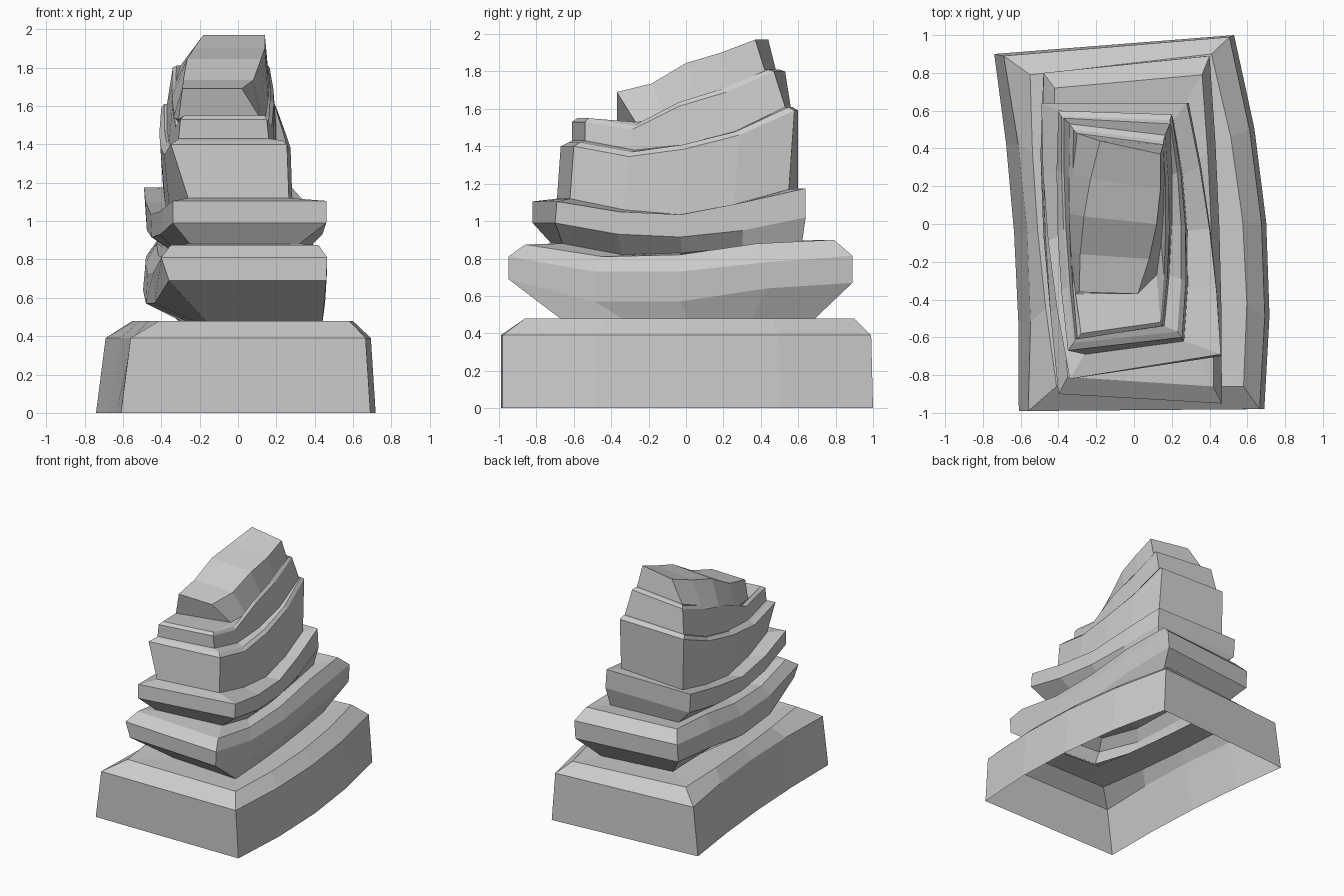
import bpy


def ring(fl, fr, br, bl, bow_l, bow_r, zs):
    """Slanted four-corner outline with five stations along each bowed long side."""
    left, right = [], []
    for i, z in enumerate(zs):
        t = i / 4
        b = 4 * t * (1 - t)
        left.append((fl[0] + (bl[0] - fl[0]) * t + bow_l * b, fl[1] + (bl[1] - fl[1]) * t, z))
        right.append((fr[0] + (br[0] - fr[0]) * t + bow_r * b, fr[1] + (br[1] - fr[1]) * t, z))
    return right + left[::-1]


def stratum(name, rings, cap=False):
    """Loft rings bottom to top; returns the last ring so the next layer can continue."""
    verts = [p for r in rings for p in r]
    n = 10
    faces = [(k * n + i, k * n + (i + 1) % n, (k + 1) * n + (i + 1) % n, (k + 1) * n + i)
             for k in range(len(rings) - 1) for i in range(n)]
    if cap:
        o = (len(rings) - 1) * n
        faces += [(o + i, o + i + 1, o + 8 - i, o + 9 - i) for i in range(4)]
    me = bpy.data.meshes.new(name)
    me.from_pydata(verts, [], faces)
    me.update()
    ob = bpy.data.objects.new(name, me)
    bpy.context.collection.objects.link(ob)
    return rings[-1]


# Wide open-bottomed base with chamfered rim, shelf running in to the first neck
top = stratum("base_block", [
    ring((-.61, -.99), (.69, -.98), (.53, 1), (-.74, .9), .04, .09, [0] * 5),
    ring((-.56, -.99), (.665, -.98), (.505, .99), (-.69, .89), .06, .09, [.39] * 5),
    ring((-.41, -.86), (.58, -.86), (.41, .9), (-.55, .79), -.03, .08, [.48] * 5),
    ring((-.16, -.62), (.44, -.66), (.30, .68), (-.30, .6), -.02, .02, [.47] * 5),
])

# Lower overhanging ledge
top = stratum("lower_ledge", [
    top,
    ring((-.36, -.9), (.46, -.95), (.39, .89), (-.48, .79), -.06, .015, [.69, .57, .57, .64, .67]),
    ring((-.40, -.9), (.465, -.95), (.40, .89), (-.48, .8), -.03, .02, [.81, .73, .73, .78, .815]),
    ring((-.35, -.81), (.42, -.86), (.36, .79), (-.42, .72), -.03, .02, [.875, .81, .82, .88, .9]),
    ring((-.25, -.72), (.32, -.66), (.26, .62), (-.34, .58), -.03, .03, [.88, .82, .83, .86, .88]),
])

# Upper overhanging ledge
top = stratum("upper_ledge", [
    top,
    ring((-.34, -.82), (.46, -.7), (.29, .64), (-.48, .64), -.04, .03, [.99, .93, .915, .95, 1.02]),
    ring((-.34, -.82), (.46, -.69), (.28, .64), (-.49, .64), -.04, .03, [1.105, 1.05, 1.035, 1.10, 1.175]),
    ring((-.26, -.69), (.265, -.62), (.21, .55), (-.39, .6), -.03, .045, [1.12, 1.06, 1.035, 1.09, 1.17]),
])

# Tall middle block
top = stratum("middle_block", [
    top,
    ring((-.35, -.67), (.255, -.6), (.2, .58), (-.4, .6), -.03, .045, [1.40, 1.345, 1.385, 1.46, 1.59]),
    ring((-.32, -.63), (.23, -.57), (.19, .55), (-.385, .57), -.02, .04, [1.42, 1.37, 1.41, 1.48, 1.61]),
    ring((-.31, -.61), (.16, -.54), (.19, .53), (-.37, .56), -.02, .025, [1.43, 1.38, 1.41, 1.48, 1.61]),
])

# Stepped shoulder
top = stratum("shoulder_slab", [
    top,
    ring((-.3, -.61), (.15, -.54), (.165, .47), (-.34, .53), -.02, .03, [1.53, 1.49, 1.615, 1.69, 1.80]),
    ring((-.28, -.58), (.14, -.52), (.155, .44), (-.32, .5), -.02, .02, [1.55, 1.51, 1.635, 1.71, 1.81]),
    ring((-.31, -.37), (.12, -.27), (.155, .42), (-.3, .48), -.04, .02, [1.53, 1.54, 1.64, 1.71, 1.81]),
])

# Sloping peak
stratum("peak", [
    top,
    ring((-.29, -.36), (.02, -.37), (.14, .37), (-.18, .44), -.03, .04, [1.69, 1.735, 1.845, 1.90, 1.97]),
], cap=True)
